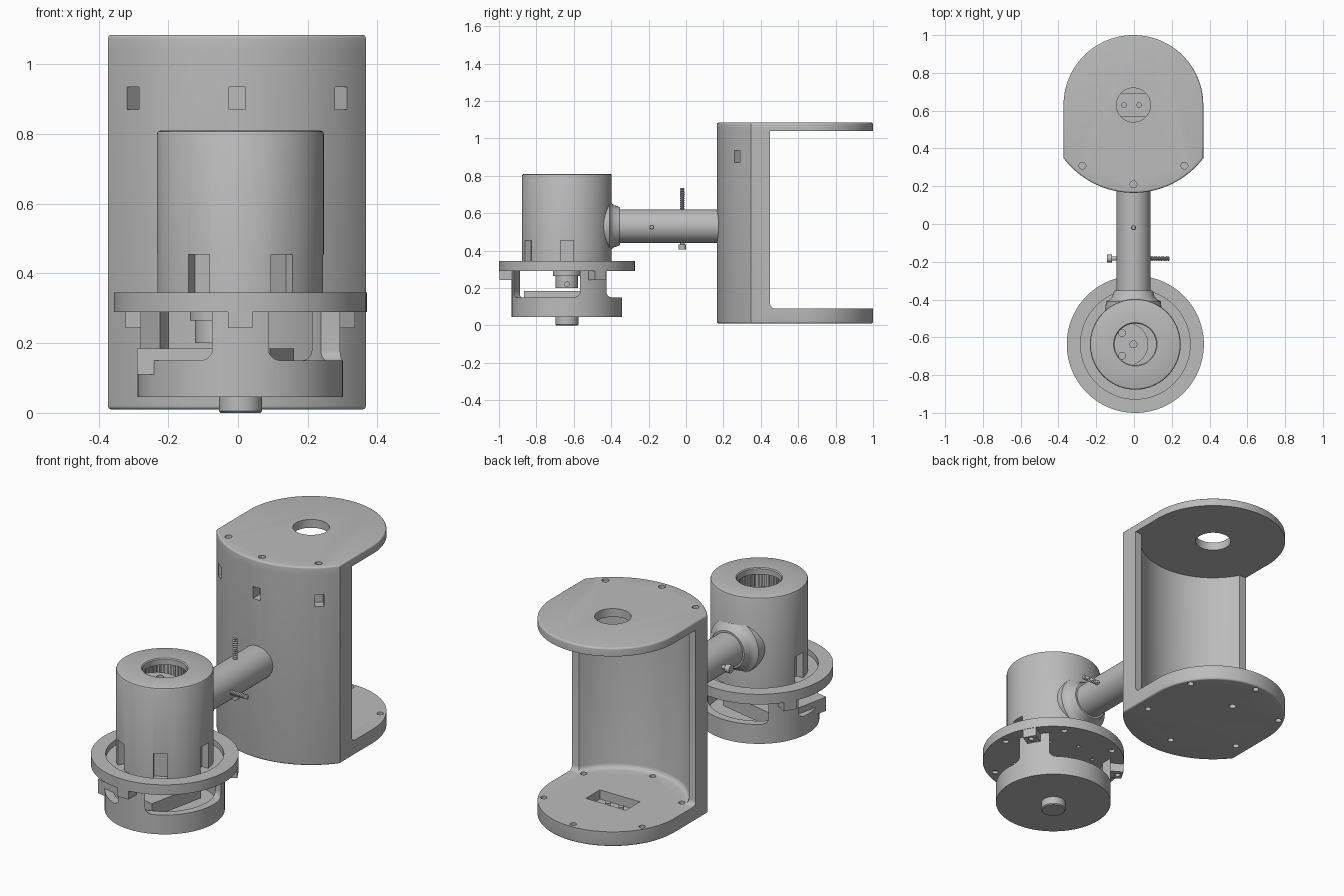
import bpy, bmesh
from math import sin, cos, asin, pi, radians
from mathutils import Matrix, Vector

cube = bpy.data.objects.get("Cube")
if cube:
    bpy.data.objects.remove(cube, do_unlink=True)

grey = bpy.data.materials.new("plain grey")
grey.use_nodes = True
grey.diffuse_color = (0.5, 0.5, 0.5, 1)
grey.node_tree.nodes["Principled BSDF"].inputs["Base Color"].default_value = (0.5, 0.5, 0.5, 1)

HOUSING = Vector((-0.003, 0.63, 0))
HEAD = Vector((0.007, -0.637, 0))
ALONG_X = Matrix.Rotation(pi / 2, 4, 'Y')
ALONG_Y = Matrix.Rotation(-pi / 2, 4, 'X')
parts = []


def finish(name, bm, loc=(0, 0, 0), rot=Matrix()):
    bmesh.ops.recalc_face_normals(bm, faces=bm.faces)
    bm.transform(Matrix.Translation(loc) @ rot)
    mesh = bpy.data.meshes.new(name)
    bm.to_mesh(mesh)
    bm.free()
    mesh.materials.append(grey)
    ob = bpy.data.objects.new(name, mesh)
    bpy.context.collection.objects.link(ob)
    parts.append(ob)
    return ob


def lathe(name, profile, loc=(0, 0, 0), rot=Matrix(), n=96):
    """Turn a profile of (radius, height) pairs that starts and ends on the axis."""
    bm = bmesh.new()
    vs = [bm.verts.new((r, 0, z)) for r, z in profile]
    es = [bm.edges.new(pair) for pair in zip(vs, vs[1:])]
    bmesh.ops.spin(bm, geom=vs + es, axis=(0, 0, 1), cent=(0, 0, 0), angle=2 * pi, steps=n)
    bmesh.ops.remove_doubles(bm, verts=bm.verts, dist=1e-5)
    return finish(name, bm, loc, rot)


def rod(name, r, a, b, loc=(0, 0, 0), rot=Matrix(), n=32):
    return lathe(name, [(0, a), (r, a), (r, b), (0, b)], loc, rot, n)


def prism(name, outline, a, b, loc, bevel_at=None, width=0.01):
    bm = bmesh.new()
    face = bm.faces.new([bm.verts.new((x, y, a)) for x, y in outline])
    ext = bmesh.ops.extrude_face_region(bm, geom=[face])["geom"]
    bmesh.ops.translate(bm, verts=[v for v in ext if isinstance(v, bmesh.types.BMVert)], vec=(0, 0, b - a))
    if bevel_at is not None:
        rim = [e for e in bm.edges if all(abs(v.co.z - bevel_at) < 1e-4 for v in e.verts)]
        bmesh.ops.bevel(bm, geom=rim, offset=width, segments=4, profile=0.5, affect='EDGES')
    return finish(name, bm, loc)


def box(name, size, centre, origin=(0, 0, 0), turn=0, bevel=0):
    """Box placed in a frame turned about z at the origin."""
    bm = bmesh.new()
    bmesh.ops.create_cube(bm, size=1)
    bm.transform(Matrix.Translation(centre) @ Matrix.Diagonal((*size, 1)))
    if bevel:
        low = min(v.co.z for v in bm.verts)
        edges = [e for e in bm.edges if all(v.co.z < low + 1e-4 for v in e.verts)
                 and abs(e.verts[0].co.y - e.verts[1].co.y) < 1e-4]
        bmesh.ops.bevel(bm, geom=edges, offset=bevel, segments=5, profile=0.5, affect='EDGES')
    return finish(name, bm, origin, Matrix.Rotation(radians(turn), 4, 'Z'))


def cut(target, cutters):
    for c in cutters:
        mod = target.modifiers.new("cut", 'BOOLEAN')
        mod.operation, mod.solver, mod.object = 'DIFFERENCE', 'EXACT', c
        bpy.context.view_layer.objects.active = target
        bpy.ops.object.modifier_apply(modifier=mod.name)
        parts.remove(c)
        bpy.data.objects.remove(c, do_unlink=True)


def arc(r, a, b, n):
    return [(r * cos(a + (b - a) * i / n), r * sin(a + (b - a) * i / n)) for i in range(n + 1)]


def around(centre, r, deg, z=0):
    return centre + Vector((r * cos(radians(deg)), r * sin(radians(deg)), z))


# Housing: curved front wall and floor, hollow and open to the back
half, front = 0.37, 0.465
spread = asin(half / front)
outline = arc(front, 1.5 * pi - spread, 1.5 * pi + spread, 40) + arc(half, 0, pi, 56)
housing = prism("housing_wall_and_floor", outline, 0.01, 1.04, HOUSING, 0.01)
inner = 0.375
lip = asin(0.18 / inner)
hollow = arc(inner, pi + lip, 2 * pi - lip, 40) + [(0.6, -0.18), (0.6, 0.6), (-0.6, 0.6), (-0.6, -0.18)]
cutters = [prism("hollow", hollow, 0.09, 1.2, HOUSING, 0.09, 0.025)]
cutters += [box("window", (0.1, 0.045, 0.065), (0.46, 0, 0.903), HOUSING, a) for a in (230, 270, 310)]
cutters += [rod("floor_hole", 0.016, -0.1, 0.2, around(HOUSING, 0.34, a)) for a in range(30, 390, 60)]
cutters += [box("floor_pocket", (0.24, 0.12, 0.1), (0, 0, 0.09), HOUSING),
            rod("under_hole", 0.018, -0.1, 0.04, HOUSING + Vector((-0.02, 0.13, 0)))]
cut(housing, cutters)
for x in (-0.05, 0.03):
    rod("pocket_post", 0.014, 0.03, 0.07, HOUSING + Vector((x, 0, 0)))

# Lid with a central hole and three screw holes over the wall
lid = prism("housing_lid", outline, 1.04, 1.085, HOUSING, 1.085)
cut(lid, [rod("lid_hole", 0.09, 0.9, 1.2, HOUSING, n=64)]
    + [rod("screw_hole", 0.018, 1.05, 1.2, around(HOUSING, 0.42, a)) for a in (230, 270, 310)])

# Arm with a flared collar at the head
arm_at = Vector((-0.003, 0, 0.53))
rod("arm", 0.09, -0.45, 0.2, arm_at, ALONG_Y, 64)
lathe("arm_collar", [(0, -0.46), (0.15, -0.46), (0.145, -0.41), (0.125, -0.4), (0.112, -0.385),
                     (0.107, -0.365), (0.1, -0.352), (0, -0.352)], arm_at, ALONG_Y, 64)


# Cross screws through the arm
def screw(name, loc, rot, head, tip):
    rod(name + "_head", 0.021, head, head + 0.027, loc, rot, 24)
    rod(name + "_shank", 0.011, head, 0.09, loc, rot, 20)
    turns = 12
    step = (tip - 0.08) / turns
    thread = [(0, 0.08)]
    for i in range(turns):
        thread += [(0.009, 0.08 + i * step), (0.013, 0.08 + (i + 0.5) * step)]
    lathe(name + "_thread", thread + [(0.009, tip), (0, tip)], loc, rot, 20)


screw("upright_screw", arm_at + Vector((0, -0.02, 0)), Matrix(), -0.125, 0.205)
screw("sideways_screw", arm_at + Vector((0, -0.183, -0.005)), ALONG_X, -0.14, 0.19)

# Head: hollow drum with a hole in the top and slots round the foot
drum = lathe("head_drum", [(0, 0.3), (0.24, 0.3), (0.24, 0.8), (0.237, 0.807), (0.23, 0.81), (0.115, 0.81),
                           (0.11, 0.805), (0.11, 0.775), (0.17, 0.775), (0.17, 0.33), (0, 0.33)], HEAD)
cut(drum, [box("slot", (0.08, 0.07, 0.2), (0.24, 0, 0.355), HEAD, a) for a in (0, 180, 240, 300)])
for i in range(60):
    box("inner_rib", (0.012, 0.008, 0.44), (0.167, 0, 0.55), HEAD, i * 6)
motor = rod("motor", 0.115, 0.33, 0.72, HEAD + Vector((-0.047, 0, 0)), n=64)
cut(motor, [rod("motor_hole", 0.018, 0.69, 0.8, HEAD + Vector(p))
            for p in ((-0.07, 0.06, 0), (-0.01, 0, 0), (-0.07, -0.06, 0))])

# Flange with a raised rim and blind holes underneath
flange = lathe("flange", [(0, 0.29), (0.363, 0.29), (0.363, 0.345), (0.29, 0.345), (0.29, 0.315), (0, 0.315)], HEAD)
cut(flange, [rod("blind_hole", 0.016, 0.2, 0.305, around(HEAD, 0.32, a)) for a in range(0, 360, 60)]
    + [rod("small_hole", 0.009, 0.2, 0.305, around(HEAD, 0.2, a)) for a in range(0, 360, 45)])

# Lower cup with three uprights, and tabs beside them
cup = lathe("lower_cup", [(0, 0.045), (0.295, 0.045), (0.295, 0.292), (0.253, 0.292), (0.253, 0.08), (0, 0.08)], HEAD)
cut(cup, [box("gap", (0.4, 0.41, 0.3), (0.25, 0, 0.3), HEAD, a, 0.03) for a in (90, 210, 330)])
for a in (30, 150, 270):
    tab = box("tab", (0.07, 0.07, 0.05), (0.325, 0, 0.268), HEAD, a)
    cut(tab, [rod("tab_hole", 0.014, 0.2, 0.28, around(HEAD, 0.335, a))])
lathe("foot_knob", [(0, 0), (0.057, 0), (0.062, 0.005), (0.062, 0.05), (0, 0.05)], HEAD, n=64)

# Drive shaft and the slanted block in the cup
shaft_at = HEAD + Vector((-0.07, 0, 0))
rod("shaft_plate", 0.075, 0.265, 0.295, shaft_at, n=48)
shaft = rod("shaft_hub", 0.06, 0.2, 0.27, shaft_at, n=48)
cut(shaft, [rod("set_screw_hole", 0.012, 0.03, 0.1, shaft_at + Vector((0, 0, 0.22)), ALONG_X)])
box("slanted_block", (0.39, 0.33, 0.075), (0, 0, 0.147), (-0.065, -0.665, 0), -12)

# Smooth curved faces, sharp edges
bpy.ops.object.select_all(action='DESELECT')
for ob in parts:
    ob.select_set(True)
bpy.context.view_layer.objects.active = parts[0]
bpy.ops.object.shade_smooth_by_angle(angle=radians(30))
